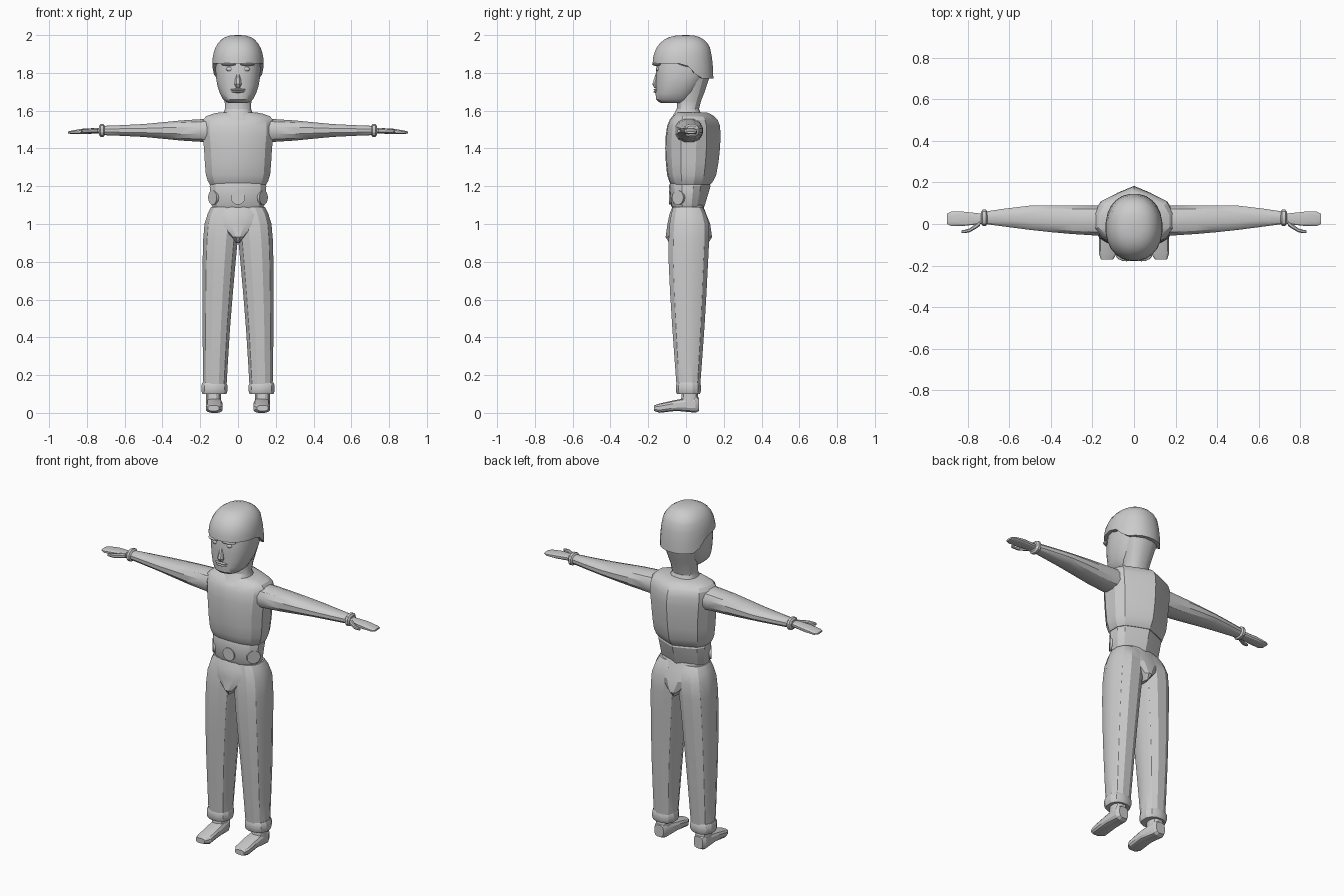
import bpy, bmesh, math

cube = bpy.data.objects.get("Cube")
if cube:
    bpy.data.objects.remove(cube, do_unlink=True)

grey = bpy.data.materials.new("plain_grey")
grey.use_nodes = True
grey.diffuse_color = (.6, .6, .6, 1)
grey.node_tree.nodes["Principled BSDF"].inputs["Base Color"].default_value = grey.diffuse_color


def finish(name, bm, angle):
    """Turn a bmesh into a named, shaded object."""
    bmesh.ops.recalc_face_normals(bm, faces=bm.faces)
    mesh = bpy.data.meshes.new(name)
    bm.to_mesh(mesh)
    bm.free()
    mesh.materials.append(grey)
    mesh.shade_smooth()
    mesh.set_sharp_from_angle(angle=math.radians(angle))
    part = bpy.data.objects.new(name, mesh)
    bpy.context.collection.objects.link(part)
    return part


def loft(name, rings, angle=25):
    """Skin closed rings of points and cap both ends."""
    bm = bmesh.new()
    loops = [[bm.verts.new(point) for point in ring] for ring in rings]
    for low, high in zip(loops, loops[1:]):
        for i in range(len(low)):
            bm.faces.new((low[i - 1], low[i], high[i], high[i - 1]))
    bm.faces.new(loops[0])
    bm.faces.new(loops[-1])
    return finish(name, bm, angle)


def refine(rows):
    """Add one smoothly curved row between each pair."""
    result = [rows[0]]
    for i in range(len(rows) - 1):
        before = rows[max(i - 1, 0)]
        after = rows[min(i + 2, len(rows) - 1)]
        result.append([(9 * (b + c) - a - d) / 16
                       for a, b, c, d in zip(before, rows[i], rows[i + 1], after)])
        result.append(rows[i + 1])
    return result


def signed_power(value, exponent):
    return math.copysign(abs(value) ** exponent, value)


def oval(axis, row, count, power, side=1):
    """Superellipse across an axis; a row is a position, then two extents."""
    position, a_min, a_max, b_min, b_max = row
    points = []
    for i in range(count):
        turn = math.tau * (i + .5) / count
        a = (a_min + a_max + (a_max - a_min) * signed_power(math.cos(turn), 2 / power)) / 2
        b = (b_min + b_max + (b_max - b_min) * signed_power(math.sin(turn), 2 / power)) / 2
        x, y, z = {"x": (position, a, b), "y": (a, position, b), "z": (a, b, position)}[axis]
        points.append([x * side, y, z])
    return points


def tube(name, axis, rows, count=12, power=2.4, side=1, angle=25):
    return loft(name, [oval(axis, row, count, power, side) for row in rows], angle)


def band(name, axis, row, half, grow, side):
    """Raised cuff with bevelled rims around a limb."""
    rows = []
    for offset, swell in ((-half, 0), (-half / 2, grow), (half / 2, grow), (half, 0)):
        position, a_min, a_max, b_min, b_max = row
        rows.append((position + offset, a_min - swell, a_max + swell, b_min - swell, b_max + swell))
    tube(name, axis, rows, side=side)


def centred(rows):
    """Rows of height, half width, front and back become oval rows."""
    return [(height, -width, width, front, back) for height, width, front, back in rows]


def blob(name, centre, size):
    """Small ellipsoid facial feature."""
    bm = bmesh.new()
    bmesh.ops.create_uvsphere(bm, u_segments=12, v_segments=8, radius=1)
    part = finish(name, bm, 60)
    part.location = centre
    part.scale = size
    return part


# Trunk section: rounded front, ridged back
HALF = [(0, -1), (.45, -.95), (.8, -.7), (1, -.25), (1, .3), (.85, .6), (.4, .83), (0, 1)]
OUTLINE = HALF + [(-across, along) for across, along in HALF[-2:0:-1]]


def trunk(name, rows):
    loft(name, [[(across * width, along * (back if along > 0 else -front), height)
                 for across, along in OUTLINE]
                for height, width, front, back in rows])


trunk("torso", refine([
    (1.21, .15, -.08, .13), (1.26, .17, -.1, .16), (1.4, .18, -.11, .18),
    (1.52, .19, -.1, .18), (1.57, .17, -.07, .15), (1.59, .1, -.05, .11)]))
trunk("wide_belt", [
    (1.23, .14, -.08, .12), (1.2, .15, -.09, .13), (1.1, .14, -.08, .1), (1.08, .13, -.07, .09)])

# Round belt plates
for name, x, y, turn in (("front_belt_plate", 0, -.084, 0),
                         ("left_belt_plate", .13, -.04, 53),
                         ("right_belt_plate", -.13, -.04, -53)):
    bm = bmesh.new()
    bmesh.ops.create_cone(bm, cap_ends=True, segments=16, radius1=.038, radius2=.038, depth=.014)
    plate = finish(name, bm, 25)
    plate.location = x, y, 1.14
    plate.rotation_euler = math.pi / 2, 0, math.radians(turn)

# Pelvis wedge between the trouser legs
tube("pelvis", "z", centred([
    (1.1, .13, -.07, .09), (1.05, .16, -.09, .11), (1, .14, -.1, .13),
    (.93, .04, -.11, .14), (.9, .01, -.09, .12)]), count=16)

# Neck and face
tube("neck", "z", refine(centred([
    (1.55, .1, -.09, .1), (1.61, .07, -.05, .07), (1.7, .08, -.05, .1),
    (1.79, .1, -.05, .13)])), count=16)
tube("face", "z", refine(centred([
    (1.92, .11, -.14, .12), (1.82, .12, -.16, .13), (1.73, .11, -.16, .08),
    (1.66, .08, -.16, .03), (1.64, .05, -.13, .01)])), count=20, angle=35)
tube("nose", "z", centred([
    (1.8, .01, -.16, -.13), (1.74, .02, -.18, -.13), (1.72, .01, -.17, -.13)]), count=8)
blob("upper_lip", (0, -.155, 1.711), (.04, .017, .006))
blob("lower_lip", (0, -.155, 1.7), (.035, .018, .006))

# Hair: a dome whose hem dips towards the nape
STEPS = 8
hair = [oval("z", (1.85, -.12, .12, -.16, .13), 24, 2.2)]
for step in range(STEPS):
    lift = math.sin(step / STEPS * math.pi / 2)
    spread = math.cos(step / STEPS * math.pi / 2) ** .7
    width, depth, middle = .137 * spread, .162 * spread, -.016 * spread
    hair.append(oval("z", (1.85 + .15 * lift, -width, width, middle - depth, middle + depth), 24, 2.2))
hair.append(oval("z", (2, -.01, .01, -.01, .01), 24, 2.2))
for ring in hair:
    height = ring[0][2]
    drop = max(0, .08 - (height - 1.85))
    for point in ring:
        slope = min(1, max(0, (point[1] + .02) / .11))
        point[2] -= drop * slope * slope * (3 - 2 * slope)
loft("hair", hair, 35)

# Paired parts: the figure's left is +x
for label, side in (("left_", 1), ("right_", -1)):
    blob(label + "eye", (.045 * side, -.148, 1.82), (.018, .01, .012))
    brow = blob(label + "eyebrow", (.05 * side, -.156, 1.845), (.04, .022, .008))
    brow.rotation_euler.z = math.radians(15 * side)

    # Arm, sleeve cuff, hand and thumb
    tube(label + "arm", "x", refine([
        (.13, -.06, .09, 1.43, 1.56), (.3, -.05, .09, 1.44, 1.55),
        (.5, -.03, .09, 1.46, 1.53), (.72, 0, .06, 1.47, 1.52)]), side=side, angle=32)
    band(label + "cuff", "x", (.72, 0, .06, 1.47, 1.52), .015, .01, side)
    tube(label + "hand", "x", [
        (.73, 0, .05, 1.48, 1.51), (.82, -.01, .06, 1.475, 1.505),
        (.88, -.01, .06, 1.475, 1.495), (.9, 0, .05, 1.48, 1.49)], power=3, side=side)
    tube(label + "thumb", "x", refine([
        (.74, -.01, .02, 1.48, 1.51), (.79, -.04, -.02, 1.48, 1.505),
        (.83, -.045, -.03, 1.485, 1.5)]), count=8, side=side)

    # Trouser leg and turned hem
    tube(label + "trouser_leg", "z", refine([
        (1.09, -.02, .145, -.07, .09), (1, -.01, .18, -.09, .125),
        (.8, .01, .19, -.095, .12), (.45, .04, .19, -.075, .1),
        (.12, .06, .185, -.05, .075)]), side=side)
    band(label + "trouser_hem", "z", (.13, .06, .19, -.05, .075), .03, .006, side)

    # Ankle and foot
    tube(label + "ankle", "z", [
        (.05, .09, .17, -.03, .07), (.13, .09, .17, -.02, .06)], side=side)
    tube(label + "foot", "y", [
        (.07, .1, .16, .01, .08), (.05, .09, .17, 0, .09), (-.05, .08, .17, .01, .07),
        (-.14, .08, .17, 0, .05), (-.17, .1, .16, .01, .04)], power=3, side=side)
